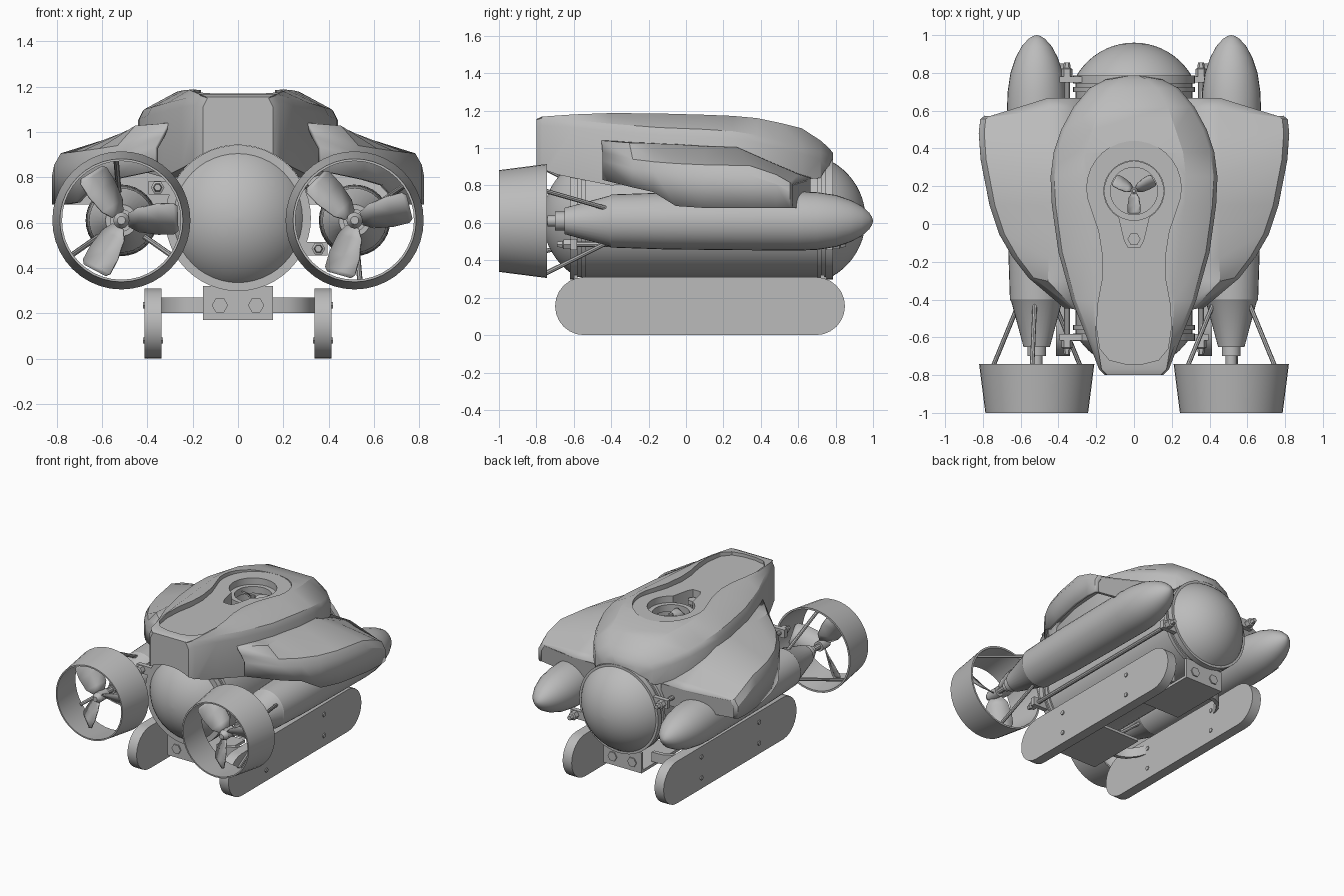
import bpy, bmesh, math
from mathutils import Matrix, Vector

if "Cube" in bpy.data.objects:
    bpy.data.objects.remove(bpy.data.objects["Cube"])

grey = bpy.data.materials.new("grey")
grey.diffuse_color = (0.5, 0.5, 0.5, 1)
grey.use_nodes = True
grey.node_tree.nodes["Principled BSDF"].inputs["Base Color"].default_value = grey.diffuse_color
ALONG_Y = Matrix.Rotation(-math.pi / 2, 4, 'X')   # local z -> world y
CZ = 0.62                                         # hull axis height
PX, PZ = 0.515, 0.61                              # nacelle axis


def smooth(me, angle=30):
    me.shade_smooth()
    me.set_sharp_from_angle(angle=math.radians(angle))


def make(name, verts, faces, mat=Matrix(), solid=0.0):
    bm = bmesh.new()
    vs = [bm.verts.new(v) for v in verts]
    for f in faces:
        bm.faces.new([vs[i] for i in f])
    bmesh.ops.remove_doubles(bm, verts=bm.verts, dist=1e-5)
    bmesh.ops.recalc_face_normals(bm, faces=bm.faces)
    bm.transform(mat)
    me = bpy.data.meshes.new(name)
    bm.to_mesh(me)
    bm.free()
    me.materials.append(grey)
    smooth(me)
    ob = bpy.data.objects.new(name, me)
    bpy.context.collection.objects.link(ob)
    if solid:
        m = ob.modifiers.new("thickness", 'SOLIDIFY')
        m.thickness, m.offset = solid, 0
    return ob


def loft(name, rings, mat=Matrix(), closed=True, caps=True, solid=0.0):
    n = len(rings[0])
    verts = [p for r in rings for p in r]
    faces = [(i * n + j, i * n + (j + 1) % n, (i + 1) * n + (j + 1) % n, (i + 1) * n + j)
             for i in range(len(rings) - 1) for j in range(n if closed else n - 1)]
    if caps:
        faces += [tuple(range(n)), tuple(range(len(verts) - n, len(verts)))]
    return make(name, verts, faces, mat, solid)


def lathe(name, prof, loc=(0, 0, 0), rot=ALONG_Y, n=32, caps=True):
    """prof: (position along axis, radius)"""
    rings = [[(max(r, 1e-3) * math.cos(math.tau * k / n), max(r, 1e-3) * math.sin(math.tau * k / n), a)
              for k in range(n)] for a, r in prof]
    return loft(name, rings, Matrix.Translation(loc) @ rot, caps=caps)


def rod(name, a, b, r, n=10):
    d = Vector(b) - Vector(a)
    return lathe(name, [(0, r), (d.length, r)], a, d.to_track_quat('Z', 'Y').to_matrix().to_4x4(), n)


def box(name, x0, x1, y0, y1, z0, z1):
    return loft(name, [[(x0, y0, z), (x1, y0, z), (x1, y1, z), (x0, y1, z)] for z in (z0, z1)])


def propeller(name, loc, rot, radius, angles):
    # twisted blades: (radius fraction, width fraction, pitch)
    prof = [(.12, .34, 52), (.3, .6, 46), (.65, .68, 38), (.93, .64, 33), (1, .5, 32)]
    for a in angles:
        rings = []
        for f, w, p in prof:
            h, p = w * radius / 2, math.radians(p)
            rings.append([(f * radius, t * h * math.cos(p), t * h * math.sin(p)) for t in (-1, 0, 1)])
        m = Matrix.Translation(loc) @ rot @ Matrix.Rotation(math.radians(a), 4, 'Z')
        loft(name + "_blade", rings, m, closed=False, caps=False, solid=0.008)
    k = radius / 0.25
    lathe(name + "_hub", [(-.07 * k, .018 * k), (-.04 * k, .036 * k), (.05 * k, .036 * k)], loc, rot, 12)


def cut(target, cutter):
    m = target.modifiers.new("cut", 'BOOLEAN')
    m.operation, m.solver, m.object = 'DIFFERENCE', 'EXACT', cutter
    bpy.context.view_layer.objects.active = target
    bpy.ops.object.modifier_apply(modifier=m.name)
    bpy.data.objects.remove(cutter)
    smooth(target.data)


# --- pressure hull with a spherical cap at each end
lathe("hull_tube", [(-.6, .31), (.78, .31)], (0, 0, CZ), n=48)
BALL = .353
LIM = math.asin(.308 / BALL)
for name, tip, s in (("rear_dome", .96, 1), ("front_dome", -.765, -1)):
    prof = [(tip - s * BALL * (1 - math.cos(LIM * i / 10)), BALL * math.sin(LIM * i / 10)) for i in range(10, -1, -1)]
    lathe(name, prof, (0, 0, CZ), n=48)
for y0, y1 in ((.745, .785), (.70, .725), (-.62, -.58), (-.56, -.535)):
    lathe("hull_flange", [(y0, .322), (y1, .322)], (0, 0, CZ), n=48)

# --- diagonal pair of tie rods with lugs and nuts
for sx, dz in ((-1, .135), (1, -.135)):
    x, z = sx * .355, CZ + dz
    rod("tie_rod", (x, -.64, z), (x, .82, z), .016)
    for y0, y1, e, s in ((.748, .782, .80, 1), (-.617, -.583, -.635, -1)):
        box("lug", min(sx * .24, sx * .395), max(sx * .24, sx * .395), y0, y1, z - .03, z + .03)
        lathe("rod_nut", [(e - s * .02, .03), (e + s * .02, .03), (e + s * .025, .02), (e + s * .055, .016)],
              (x, 0, z), n=6)

# --- nacelles, shrouds, struts and propellers
NAC = [(-.74, .03), (-.70, .03), (-.70, .05), (-.65, .05), (-.65, .07), (-.41, .135), (-.40, .142),
       (-.1, .152), (.3, .156), (.6, .158), (.7, .154), (.8, .139), (.88, .112), (.94, .08),
       (.98, .044), (.995, .02), (1, .002)]
for sx, turn in ((-1, 2), (1, 14)):
    x = sx * PX
    lathe("nacelle", NAC, (x, 0, PZ))
    lathe("shroud", [(-1, .262), (-1, .272), (-.742, .305), (-.742, .292), (-1, .262)], (x, 0, PZ), n=40, caps=False)
    for a in (95, 215, 325):
        a = math.radians(a + (180 if sx > 0 else 0))
        c, s = math.cos(a), math.sin(a)
        rod("strut", (x + .12 * c, -.43, PZ + .12 * s), (x + .288 * c, -.765, PZ + .288 * s), .012, 8)
    propeller("propeller", (x, -.86, PZ), ALONG_Y, .25, [-(turn + k * 120) for k in range(3)])
    rod("propeller_shaft", (x, -.84, PZ), (x, -.72, PZ), .02)

# --- skids with curved arms and bolts
R = .155
ends = [(.695, math.pi * i / 12) for i in range(13)] + [(-.545, math.pi * i / 12) for i in range(12, 25)]
out = [(y + R * math.sin(a), R - R * math.cos(a)) for y, a in ends]
for sx in (-1, 1):
    loft("skid", [[(sx * xx, y, z) for y, z in out] for xx in (.338, .412)])
    for s in (-1, 1):
        arm = [(.14, .60), (.22, .595), (.28, .565), (.32, .51), (.345, .44)]   # mirrored about y = .075
        rings = [[(sx * x, .075 + s * (y - .075 - d), z) for d, z in ((0, .2), (0, .27), (.03, .27), (.03, .2))]
                 for x, y in arm]
        loft("skid_arm", rings)
    for y in (-.26, .41):
        for z in (.08, .235):
            rod("skid_bolt", (sx * .332, y, z), (sx * .42, y, z), .016, 6)

# --- angle brackets below the hull: floor plate and end plate
for y0, y1, face, s in ((.28, .74, .74, 1), (-.6, -.14, -.6, -1)):
    box("bracket_floor", -.155, .155, y0, y1, .17, .19)
    box("bracket_end", -.155, .155, min(face, face - s * .02), max(face, face - s * .02), .17, .32)
    for x in (-.08, .08):
        rod("bracket_bolt", (x, face - s * .03, .235), (x, face + s * .008, .235), .036, 6)

# --- upper fairing: y, half width, flat top half width, top, shoulder, bottom
POD = [(-.80, .155, .14, 1.155, 1.13, .885), (-.77, .185, .172, 1.168, 1.14, .875),
       (-.6, .25, .2, 1.18, 1.13, .84), (-.4, .33, .215, 1.187, 1.11, .80),
       (-.15, .40, .24, 1.185, 1.09, .82), (.1, .435, .27, 1.178, 1.08, .83),
       (.25, .442, .275, 1.172, 1.07, .83), (.38, .425, .26, 1.16, 1.05, .83),
       (.5, .385, .22, 1.135, 1.02, .83), (.62, .32, .18, 1.105, .99, .83),
       (.72, .235, .12, 1.04, .96, .84), (.765, .15, .07, 1.0, .94, .87), (.785, .05, .03, .975, .93, .89)]
rings = []
for y, w, wt, zt, zs, zb in POD:
    half = [(wt, zt), (w - .02, zs + .02), (w, zs - .02), (w, zb)]
    rings.append([(x, y, z) for x, z in half] + [(-x, y, z) for x, z in reversed(half)])
fairing = loft("upper_fairing", rings)


def outline_cutter(half, z0, z1):
    pts = half + [(-x, y) for x, y in reversed(half)]
    return loft("cutter", [[(x, y, z) for x, y in pts] for z in (z0, z1)])


# keyhole recess in the fairing top, then the lift thruster well, then the saddle over the hull
arc = [(.25 * math.sin(math.radians(a)), .19 + .25 * math.cos(math.radians(a))) for a in range(6, 115, 12)]
cut(fairing, outline_cutter(arc + [(.185, -.04), (.163, -.18), (.168, -.3), (.19, -.42), (.198, -.54),
                                   (.18, -.66), (.13, -.72), (.05, -.74)], 1.147, 1.4))
arc = [(.16 * math.sin(math.radians(a)), .175 + .16 * math.cos(math.radians(a))) for a in range(6, 155, 12)]
cut(fairing, outline_cutter(arc + [(.05, -.09), (.03, -.125)], .975, 1.4))
cut(fairing, lathe("cutter", [(-1.2, .323), (1.2, .323)], (0, 0, CZ), n=48))

# --- lift thruster inside the well
UP = Matrix()
lathe("lift_ring", [(1.05, .125), (1.05, .158), (1.10, .158), (1.10, .125), (1.05, .125)], (0, .175, 0), UP, caps=False)
propeller("lift_propeller", (0, .175, 1.06), Matrix.Rotation(math.pi, 4, 'X'), .12, (90, 210, 330))
rod("lift_shaft", (0, .175, .95), (0, .175, 1.09), .018)
rod("well_post", (0, -.08, .95), (0, -.08, 1.08), .018)
rod("well_nut", (0, -.08, 1.07), (0, -.08, 1.10), .035, 6)

# --- hollow side wings: root y, outer y, outer x, root top, outer top, bottom
WING = [(-.45, -.44, .36, 1.03, .975, .83), (-.3, -.28, .55, 1.02, .935, .79), (-.18, -.17, .635, 1.015, .92, .765),
        (-.05, -.05, .705, 1.01, .91, .69), (.1, .1, .755, 1.0, .903, .68), (.27, .34, .802, .995, .898, .68),
        (.45, .48, .812, .915, .85, .68), (.6, .55, .805, .85, .81, .68), (.665, .565, .785, .83, .80, .68)]
for sx in (-1, 1):
    rings = []
    for yr, yo, xo, zr, zo, zb in WING:
        xr = min(.45, xo - .05)
        rings.append([(sx * .26, yr, zr + .005), (sx * xr, yr, zr), (sx * (xo - .025), yo, zo),
                      (sx * xo, yo, zo - .045), (sx * xo, yo, zb)])
    wing = loft("side_wing", rings, closed=False, caps=False, solid=.02)
    yr, yo, xo, zr, zo, zb = WING[-1]
    loft("wing_end_panel", [[(x, y + d, z) for x, y, z in rings[-1]] + [(sx * .26, yr + d, zb)] for d in (-.02, 0)])
